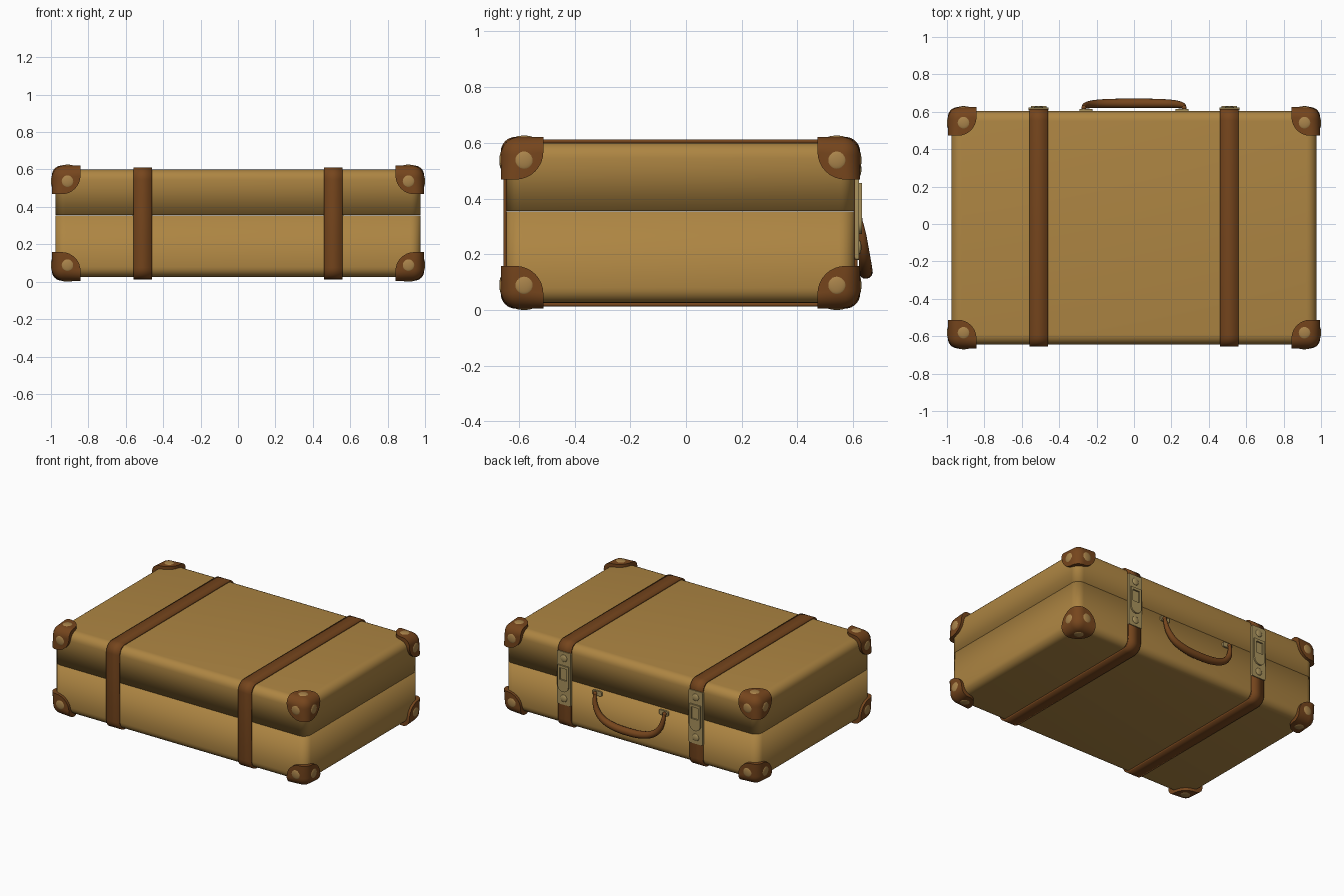
import bpy, bmesh, math
from mathutils import Vector, Matrix

if "Cube" in bpy.data.objects:
    bpy.data.objects.remove(bpy.data.objects["Cube"])


def material(name, rgb):
    m = bpy.data.materials.new(name)
    m.diffuse_color = (*rgb, 1)
    m.use_nodes = True
    m.node_tree.nodes["Principled BSDF"].inputs["Base Color"].default_value = m.diffuse_color
    return m


TAN = material("tan_leather", (0.42, 0.235, 0.055))
BROWN = material("brown_leather", (0.18, 0.06, 0.012))
BRASS = material("brass", (0.40, 0.29, 0.11))
RIVET = material("rivet_brass", (0.40, 0.23, 0.07))

CY = -0.02          # body centre in y
BACK = 0.605        # back face of the body
SEAM = 0.355


def finish(bm, name, mat, angle=40):
    bmesh.ops.recalc_face_normals(bm, faces=bm.faces[:])
    me = bpy.data.meshes.new(name)
    bm.to_mesh(me)
    bm.free()
    ob = bpy.data.objects.new(name, me)
    bpy.context.collection.objects.link(ob)
    me.materials.append(mat)
    bpy.ops.object.select_all(action='DESELECT')
    ob.select_set(True)
    bpy.context.view_layer.objects.active = ob
    bpy.ops.object.shade_smooth_by_angle(angle=math.radians(angle))
    return ob


def box(lo, hi):
    lo, hi = Vector(lo), Vector(hi)
    bm = bmesh.new()
    bmesh.ops.create_cube(bm, size=1)
    for v in bm.verts:
        v.co = (lo + hi) / 2 + v.co * (hi - lo)
    return bm


def bevel(bm, edges, width, segments):
    bmesh.ops.bevel(bm, geom=edges, offset=width, segments=segments,
                    profile=0.5, affect='EDGES')


def edges_along(bm, axis):
    return [e for e in bm.edges
            if abs((e.verts[0].co - e.verts[1].co).normalized()[axis]) > 0.99]


def solidify(ob, thickness):
    m = ob.modifiers.new("thickness", 'SOLIDIFY')
    m.thickness, m.offset = thickness, -1


def dome(name, centre, axis, radius, height, mat):
    # flattened ball with its short direction along one axis
    bm = bmesh.new()
    bmesh.ops.create_uvsphere(bm, u_segments=24, v_segments=12, radius=1)
    size = Vector((radius,) * 3)
    size[axis] = height
    for v in bm.verts:
        v.co = Vector(centre) + v.co * size
    return finish(bm, name, mat)


def outline_plate(name, loops, y0, y1, mat):
    # extrude an x-z outline along y; a second loop makes it a frame
    bm = bmesh.new()
    rings = [[[bm.verts.new((x, y, z)) for x, z in lp] for y in (y0, y1)] for lp in loops]
    n = len(loops[0])
    for a, b in rings:
        for i in range(n):
            j = (i + 1) % n
            bm.faces.new((a[i], a[j], b[j], b[i]))
    for k in (0, 1):
        if len(rings) == 1:
            bm.faces.new(rings[0][k])
        else:
            o, h = rings[0][k], rings[1][k]
            for i in range(n):
                j = (i + 1) % n
                bm.faces.new((o[i], o[j], h[j], h[i]))
    return finish(bm, name, mat)


# Body: one rounded box cut at the seam into base and lid
for name, keep_top in (("case_base", False), ("case_lid", True)):
    bm = box((-0.977, -0.645, 0.025), (0.977, BACK, 0.6))
    bevel(bm, bm.edges[:], 0.055, 6)
    bmesh.ops.bisect_plane(bm, geom=bm.verts[:] + bm.edges[:] + bm.faces[:],
                           plane_co=(0, 0, SEAM + (0.001 if keep_top else -0.001)),
                           plane_no=(0, 0, 1), clear_inner=keep_top,
                           clear_outer=not keep_top)
    solidify(finish(bm, name, TAN), 0.012)

# Corner guards with a dome rivet on each of their three faces
HALF = Vector((0.995, 0.645, 0.308))
MID = Vector((0, CY, 0.313))
for sx in (-1, 1):
    for sy in (-1, 1):
        for sz in (-1, 1):
            sign = Vector((sx, sy, sz))
            bm = box(HALF - Vector((0.153,) * 3), HALF)
            centre = HALF - Vector((0.0765,) * 3)

            def side_edges(s):
                out = []
                for e in bm.edges:
                    d = (e.verts[0].co + e.verts[1].co) / 2 - centre
                    if sum(1 for c in d if c * s > 0.07) >= 2:
                        out.append(e)
                return out
            bevel(bm, side_edges(-1), 0.1, 8)
            outer = [e for e in bm.edges if sum(
                1 for a in range(3)
                if all(abs(v.co[a] - HALF[a]) < 1e-4 for v in e.verts)) == 2]
            bevel(bm, outer, 0.065, 8)
            for v in bm.verts:
                v.co = MID + v.co * sign
            finish(bm, "corner_guard", BROWN)
            for axis in range(3):
                p = HALF - Vector((0.084,) * 3)
                p[axis] = HALF[axis] - 0.004
                dome("corner_rivet", MID + p * sign, axis, 0.034, 0.009, RIVET)

# Carrying handle: tapered tube hanging from two brackets
half = [(0.268, 0.622, 0.325, 0.4), (0.268, 0.63, 0.29, 0.55), (0.25, 0.637, 0.225, 0.75),
        (0.2, 0.643, 0.17, 0.9), (0.11, 0.645, 0.142, 1.0)]
pts = [(-x, y, z, r) for x, y, z, r in half] + [(0, 0.645, 0.136, 1.04)] + half[::-1]
cu = bpy.data.curves.new("handle", 'CURVE')
cu.dimensions = '3D'
cu.bevel_depth, cu.bevel_resolution = 0.025, 5
cu.use_fill_caps = True
sp = cu.splines.new('NURBS')
sp.points.add(len(pts) - 1)
for p, (x, y, z, r) in zip(sp.points, pts):
    p.co, p.radius = (x, y, z, 1), r
sp.use_endpoint_u, sp.order_u, sp.resolution_u = True, 3, 6
handle = bpy.data.objects.new("handle", cu)
bpy.context.collection.objects.link(handle)
cu.materials.append(BROWN)

for s in (-1, 1):
    # Strap: rounded band right round the case
    x = s * 0.51
    bm = box((x - 0.05, -0.656, 0.013), (x + 0.05, 0.616, 0.611))
    bevel(bm, edges_along(bm, 0), 0.063, 6)
    bmesh.ops.delete(bm, geom=[f for f in bm.faces if abs(f.normal.x) > 0.9], context='FACES')
    solidify(finish(bm, "strap", BROWN), 0.012)

    # Latch: backing plate, open buckle frame, rounded tongue and two rivets
    bm = box((x - 0.054, 0.607, 0.18), (x + 0.054, 0.622, 0.55))
    bevel(bm, edges_along(bm, 1), 0.008, 3)
    finish(bm, "latch_plate", BRASS)
    rect = lambda w, z0, z1: [(x - w, z0), (x + w, z0), (x + w, z1), (x - w, z1)]
    outline_plate("latch_frame", [rect(0.042, 0.34, 0.455), rect(0.027, 0.355, 0.437)],
                  0.62, 0.632, BRASS)
    arc = [(x + 0.042 * math.cos(a), 0.315 + 0.042 * math.sin(a))
           for a in (math.pi * (1 + i / 12) for i in range(13))]
    outline_plate("latch_tongue", [arc + [(x + 0.042, 0.34), (x - 0.042, 0.34)]],
                  0.62, 0.632, BRASS)
    for z in (0.505, 0.225):
        dome("latch_rivet", (x, 0.622, z), 1, 0.025, 0.008, BRASS)

    # Handle bracket: small plate and a pin through the handle end
    bx = s * 0.257
    bm = box((bx - 0.035, 0.6, 0.31), (bx + 0.035, 0.616, 0.343))
    bevel(bm, edges_along(bm, 1), 0.008, 3)
    finish(bm, "handle_bracket", BRASS)
    dome("handle_pin", (s * 0.268, 0.622, 0.325), 1, 0.014, 0.012, BROWN)
